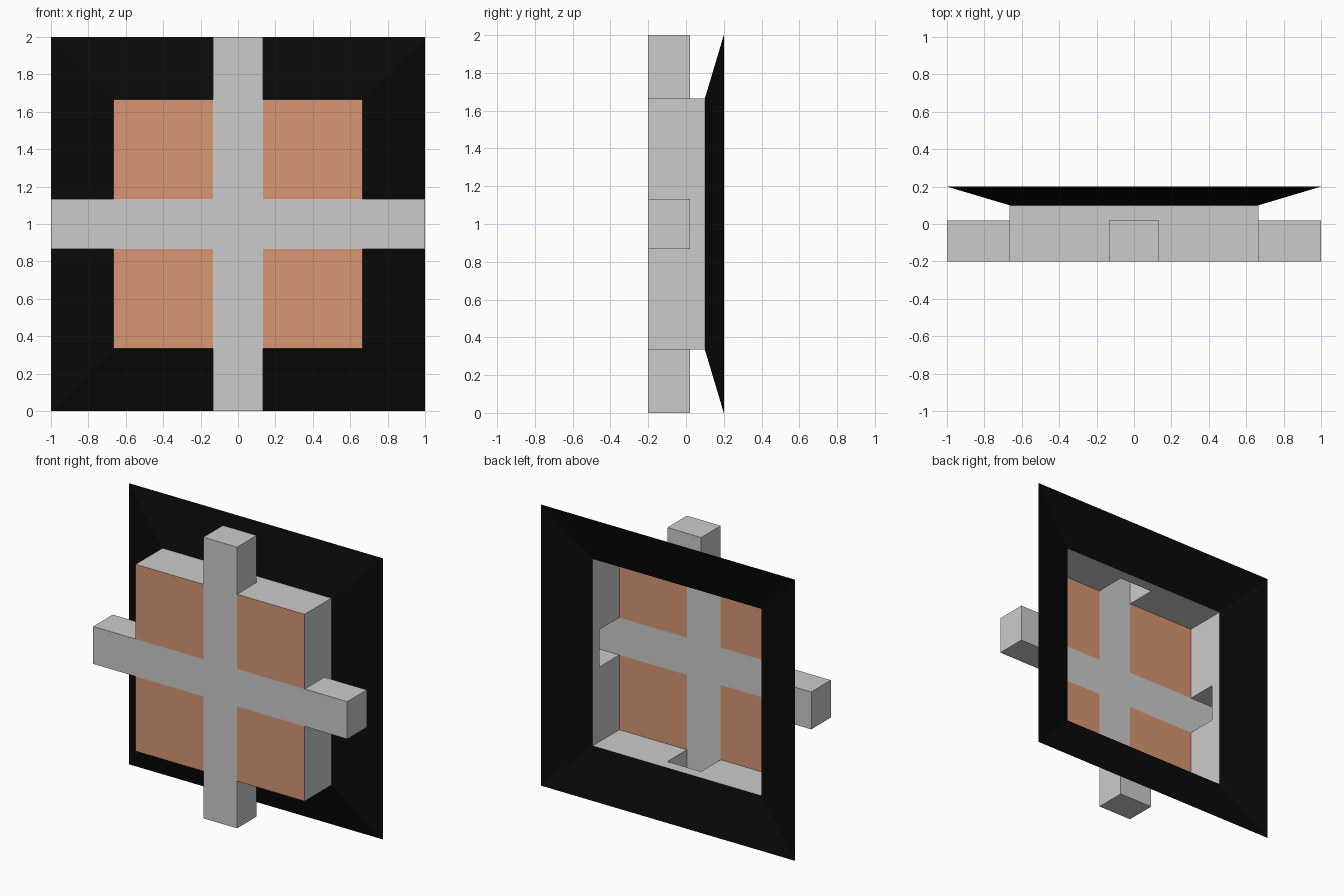
import bpy, bmesh, math
from mathutils import Matrix

if "Cube" in bpy.data.objects:
    bpy.data.objects.remove(bpy.data.objects["Cube"])

A, B, R = 0.133, 0.665, 1.0                      # strip, box and rim half-widths
FRONT, ARM, BACK, RIM = -0.2, 0.02, 0.1, 0.2     # depths along y


def material(name, rgb):
    m = bpy.data.materials.new(name)
    m.diffuse_color = (*rgb, 1)
    m.use_nodes = True
    m.node_tree.nodes["Principled BSDF"].inputs["Base Color"].default_value = m.diffuse_color
    return m


def build(name, quads, mat=None, turns=4):
    """Repeat the upper quarter's quads around the y axis and weld them."""
    bm = bmesh.new()
    for i in range(turns):
        rot = Matrix.Rotation(i * math.pi / 2, 4, 'Y')
        for q in quads:
            bm.faces.new([bm.verts.new(rot @ Matrix.Translation(p).translation) for p in q])
    bmesh.ops.remove_doubles(bm, verts=bm.verts, dist=1e-4)
    mesh = bpy.data.meshes.new(name)
    bm.to_mesh(mesh)
    bm.free()
    ob = bpy.data.objects.new(name, mesh)
    ob.location.z = 1
    bpy.context.collection.objects.link(ob)
    if mat:
        mesh.materials.append(mat)
    return ob


def front(x0, x1, z0, z1):
    return [(x0, FRONT, z0), (x1, FRONT, z0), (x1, FRONT, z1), (x0, FRONT, z1)]


def flat(x0, x1, y0, y1, z):
    return [(x0, y0, z), (x1, y0, z), (x1, y1, z), (x0, y1, z)]


brown = material("brown", (0.68, 0.305, 0.168))
grey = material("cross_grey", (0.58, 0.58, 0.58))
black = material("black", (0.003, 0.003, 0.003))

# Front panels and the cross between them
build("panel", [front(A, B, A, B)], brown)
build("cross_strip", [front(-A, A, A, B)], grey)
build("cross_centre", [front(-A, A, -A, A)], grey, 1)

# Box walls, each with an opening into its arm
build("box_wall", [flat(-B, -A, FRONT, ARM, B), flat(A, B, FRONT, ARM, B),
                   flat(-B, -A, ARM, BACK, B), flat(-A, A, ARM, BACK, B),
                   flat(A, B, ARM, BACK, B)])

# Hollow arms, closed at the outer end
build("arm", [front(-A, A, B, R),
              flat(-A, A, FRONT, ARM, R),
              [(A, FRONT, B), (A, ARM, B), (A, ARM, R), (A, FRONT, R)],
              [(-A, ARM, B), (-A, FRONT, B), (-A, FRONT, R), (-A, ARM, R)],
              [(A, ARM, B), (-A, ARM, B), (-A, ARM, R), (A, ARM, R)]])

# Flared back frame
build("frame", [[(-B, BACK, B), (B, BACK, B), (R, RIM, R), (-R, RIM, R)]], black)
